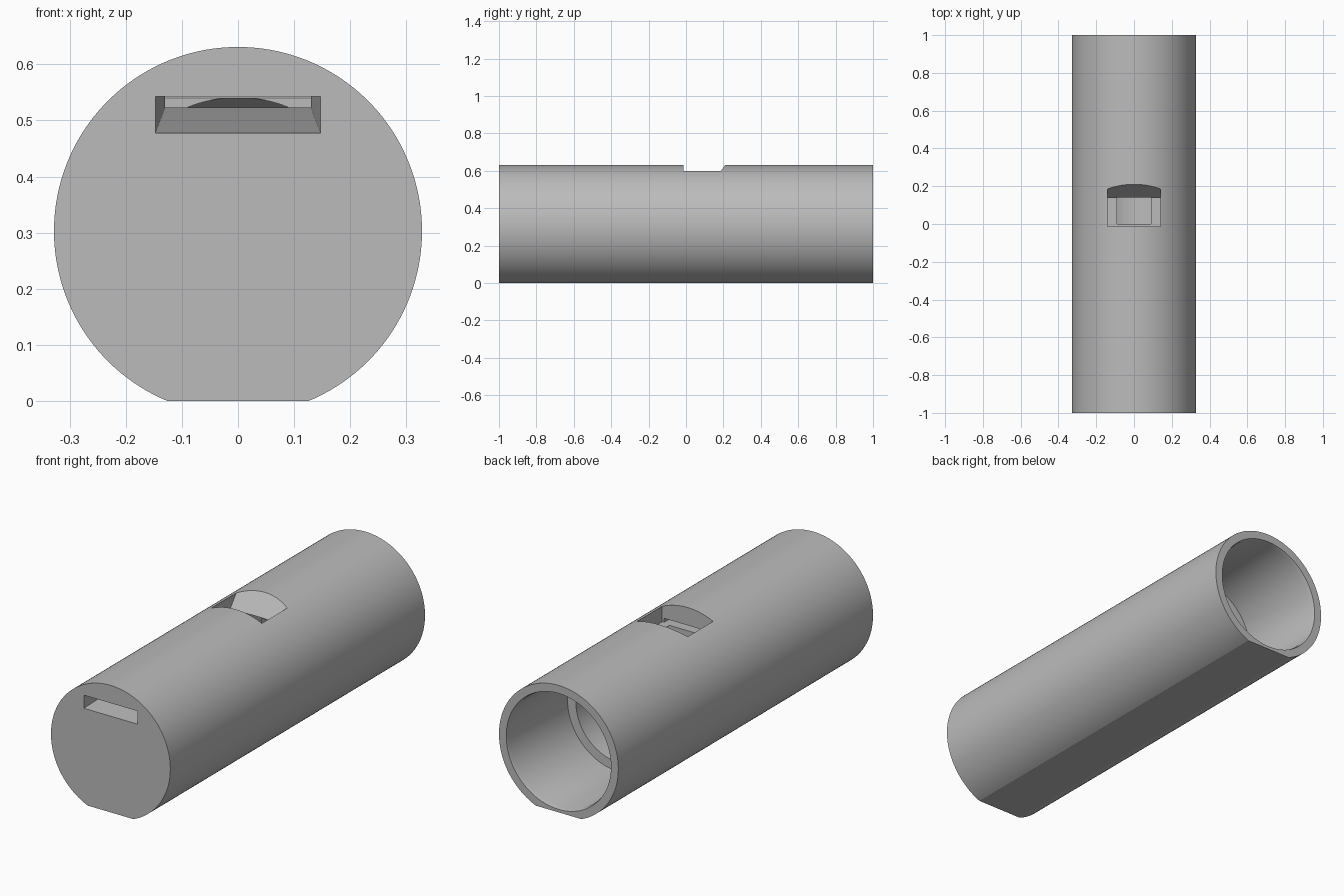
import bpy, bmesh
from math import sin, cos, pi, asin

if "Cube" in bpy.data.objects:
    bpy.data.objects.remove(bpy.data.objects["Cube"])

R, CZ = 0.328, 0.303      # tube radius and axis height
BORE, SOCKET = 0.238, 0.286

grey = bpy.data.materials.new("plain grey")
grey.use_nodes = True
colour = (0.5, 0.5, 0.5, 1)
grey.diffuse_color = colour
grey.node_tree.nodes["Principled BSDF"].inputs["Base Color"].default_value = colour


def loft(name, rings):
    """Closed solid skinned through matching rings of points."""
    bm = bmesh.new()
    loops = [[bm.verts.new(p) for p in ring] for ring in rings]
    for a, b in zip(loops, loops[1:]):
        for i in range(len(a)):
            j = (i + 1) % len(a)
            bm.faces.new((a[i], a[j], b[j], b[i]))
    bm.faces.new(loops[0])
    bm.faces.new(loops[-1])
    bmesh.ops.recalc_face_normals(bm, faces=bm.faces)
    mesh = bpy.data.meshes.new(name)
    bm.to_mesh(mesh)
    bm.free()
    mesh.materials.append(grey)
    obj = bpy.data.objects.new(name, mesh)
    bpy.context.collection.objects.link(obj)
    return obj


def circle(r, y, n=128):
    return [(r * cos(2 * pi * i / n), y, CZ + r * sin(2 * pi * i / n)) for i in range(n)]


def flat_circle(y, n=128):
    start = -asin(CZ / R)
    span = pi - 2 * start
    return [(R * cos(start + span * i / n), y, CZ + R * sin(start + span * i / n))
            for i in range(n + 1)]


def rect(w, y, low, high):
    return [(-w, y, low), (w, y, low), (w, y, high), (-w, y, high)]


def prism(name, w, profile):
    return loft(name, [[(x, y, z) for y, z in profile] for x in (-w, w)])


def combine(target, tool, operation):
    mod = target.modifiers.new(tool.name, "BOOLEAN")
    mod.object, mod.operation, mod.solver = tool, operation, "EXACT"
    bpy.context.view_layer.objects.active = target
    bpy.ops.object.modifier_apply(modifier=mod.name)
    bpy.data.objects.remove(tool)


# Tube with a flat underside
tube = loft("whistle_tube", [flat_circle(-1), flat_circle(1)])

# Stepped bore with a small lead-in at the open end
combine(tube, loft("bore", [circle(BORE, 0), circle(BORE, 0.525), circle(SOCKET - 0.003, 0.526),
                            circle(SOCKET - 0.003, 0.98), circle(SOCKET + 0.002, 1.0),
                            circle(SOCKET + 0.002, 1.1)]), "DIFFERENCE")

# Sloped underside of the sounding lip
combine(tube, prism("lip_wedge", 0.13, [(0.1, 0.56), (0.1, 0.548), (0.14, 0.54),
                                        (0.2, 0.515), (0.3, 0.56)]), "UNION")

# Sound window with a ramp at its back
combine(tube, prism("window", 0.14, [(-0.013, 0.523), (0.14, 0.523), (0.14, 0.54),
                                     (0.225, 0.65), (0.225, 0.7), (-0.013, 0.7)]), "DIFFERENCE")

# Tapering air slot from the blowing end to the window
combine(tube, loft("air_slot", [rect(0.1472, -1.01, 0.4775, 0.543),
                                rect(0.1298, 0.0, 0.5235, 0.5425)]), "DIFFERENCE")

bpy.ops.object.select_all(action="DESELECT")
tube.select_set(True)
bpy.context.view_layer.objects.active = tube
bpy.ops.object.shade_smooth_by_angle(angle=0.35)
